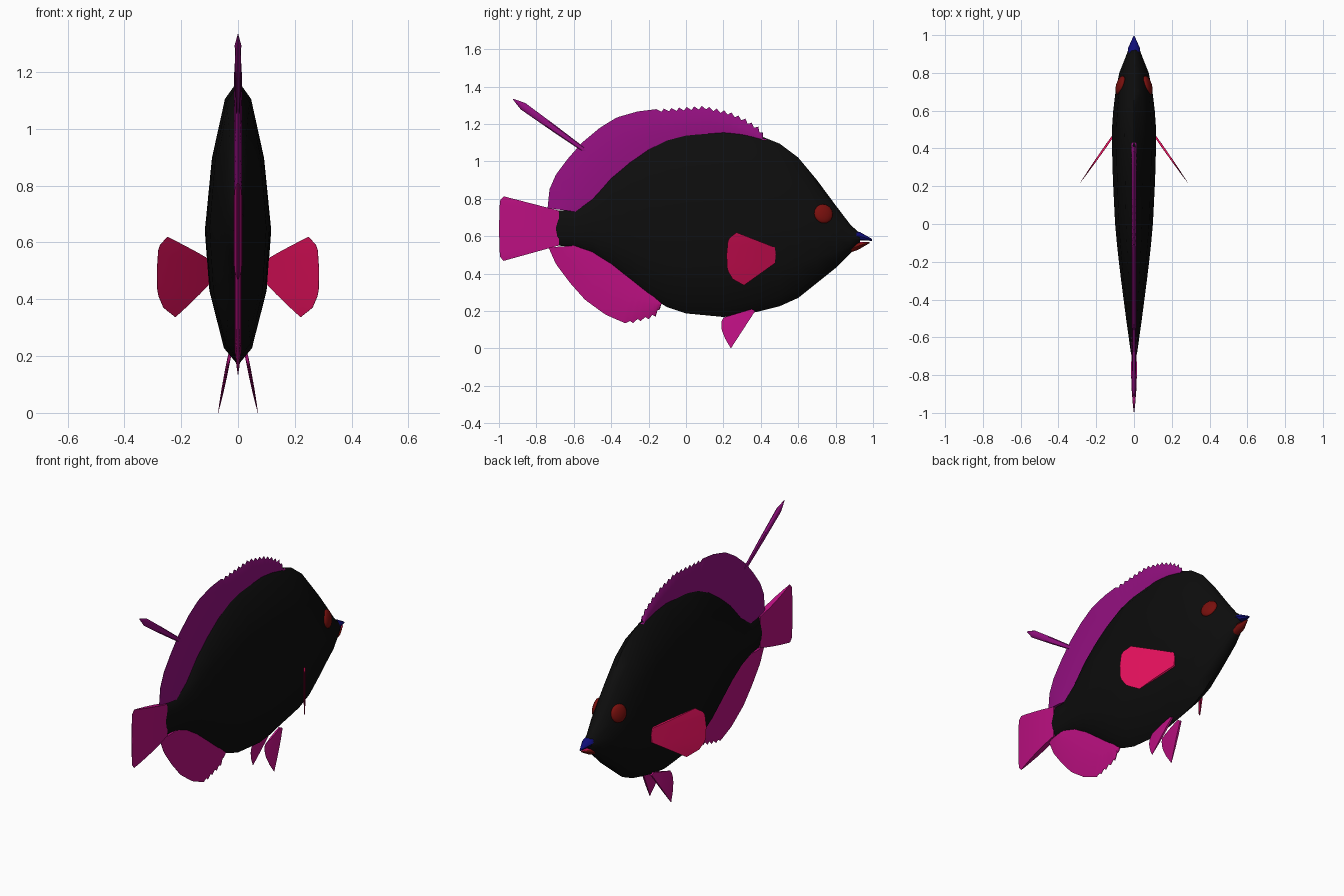
import bpy, bmesh, math
from mathutils import Vector

cube = bpy.data.objects.get("Cube")
if cube:
    bpy.data.objects.remove(cube, do_unlink=True)


def material(name, rgb):
    m = bpy.data.materials.new(name)
    m.use_nodes = True
    m.diffuse_color = (*rgb, 1)
    bsdf = next(n for n in m.node_tree.nodes if n.type == 'BSDF_PRINCIPLED')
    bsdf.inputs["Base Color"].default_value = (*rgb, 1)
    return m


BLACK = material("black skin", (.004, .004, .004))
PURPLE = material("purple fin", (.3, .005, .22))
MAGENTA = material("magenta fin", (.5, .005, .22))
CRIMSON = material("crimson fin", (.72, .005, .1))
RED = material("dark red", (.19, .005, .004))
BLUE = material("dark blue", (.005, .004, .19))


def finish(name, bm, mats, angle=40):
    bmesh.ops.remove_doubles(bm, verts=bm.verts, dist=1e-5)
    bmesh.ops.recalc_face_normals(bm, faces=bm.faces)
    mesh = bpy.data.meshes.new(name)
    bm.to_mesh(mesh)
    bm.free()
    for m in mats:
        mesh.materials.append(m)
    ob = bpy.data.objects.new(name, mesh)
    bpy.context.collection.objects.link(ob)
    bpy.ops.object.select_all(action='DESELECT')
    ob.select_set(True)
    bpy.context.view_layer.objects.active = ob
    bpy.ops.object.shade_smooth_by_angle(angle=math.radians(angle))
    return ob


def skin(bm, rings):
    """Bridge closed rings of points and cap both ends."""
    loops = [[bm.verts.new(p) for p in ring] for ring in rings]
    n = len(loops[0])
    for a, b in zip(loops, loops[1:]):
        for i in range(n):
            j = (i + 1) % n
            bm.faces.new((a[i], a[j], b[j], b[i]))
    bm.faces.new(loops[0])
    bm.faces.new(loops[-1])


def loft(name, stations, section, mats, angle=40):
    """Stations are (y, bottom z, top z, half width)."""
    bm = bmesh.new()
    skin(bm, [[(w * u, y, (lo + hi) / 2 + (hi - lo) / 2 * v) for u, v in section]
              for y, lo, hi, w in stations])
    return finish(name, bm, mats, angle)


def resample(points, n):
    """Evenly spaced points along a polyline."""
    pts = [Vector(p) for p in points]
    lens = [(b - a).length for a, b in zip(pts, pts[1:])]
    out = []
    for k in range(n):
        d, i = sum(lens) * k / (n - 1), 0
        while i < len(lens) - 1 and d > lens[i]:
            d -= lens[i]
            i += 1
        out.append(pts[i].lerp(pts[i + 1], min(d / lens[i], 1)))
    return out


def fin(name, base, edge, thick, mat, columns=24, offset=lambda y, z: 0, teeth=None):
    """Thin lens-shaped fin between a base line and an outer edge, both (y, z)."""
    bm = bmesh.new()
    roots, tips = resample(base, columns), resample(edge, columns)
    rows = ((0, .8), (.3, 1), (.6, .8), (.85, .4), (1, .06))
    rings = []
    for k, (r, t) in enumerate(zip(roots, tips)):
        if teeth and t.x > teeth and k % 2:
            t = t + (r - t).normalized() * .018
        side = [(r.lerp(t, f), thick * h) for f, h in rows]
        ring = [(offset(*p) + h, *p) for p, h in side]
        ring += [(offset(*p) - h, *p) for p, h in reversed(side)]
        rings.append(ring)
    skin(bm, rings)
    return finish(name, bm, [mat], 50)


# Body: faceted oval cross-section swept from tail root to snout
half = [(0, 1), (.42, .87), (.8, .47), (1, -.04), (.87, -.5), (.45, -.88), (0, -1)]
oval = half + [(-u, v) for u, v in half[-2:0:-1]]
loft("body", [
    (-.72, .58, .7, .008), (-.68, .55, .737, .017), (-.6, .54, .737, .028),
    (-.5, .505, .81, .042), (-.4, .44, .925, .055), (-.3, .36, 1.01, .068),
    (-.2, .28, 1.08, .08), (-.1, .22, 1.13, .091), (0, .187, 1.155, .1),
    (.2, .168, 1.17, .11), (.3, .178, 1.16, .114), (.4, .2, 1.135, .116),
    (.5, .225, 1.095, .117), (.6, .27, 1.02, .11), (.7, .35, .9, .098),
    (.8, .43, .765, .078), (.88, .51, .66, .046), (.93, .565, .615, .028)],
    oval, [BLACK], 60)

# Open mouth: blue upper lip, red lower lip with a crimson inside
ring8 = [(math.cos(a * math.pi / 4), math.sin(a * math.pi / 4)) for a in range(8)]
loft("upper_lip", [(.89, .58, .63, .03), (.93, .577, .622, .032), (.995, .575, .585, .003)],
     ring8, [BLUE])
lower = loft("lower_lip", [(.87, .51, .54, .022), (.92, .527, .568, .03), (.98, .562, .57, .004)],
             ring8, [RED, CRIMSON])
for face in lower.data.polygons:
    face.material_index = int(face.normal.z > .5)

# Dorsal fin with a toothed front half
fin("dorsal_fin",
    [(-.59, .73), (-.5, .79), (-.4, .9), (-.3, .99), (-.2, 1.06), (0, 1.13), (.2, 1.15), (.42, 1.11)],
    [(-.74, .75), (-.73, .85), (-.695, .93), (-.63, 1.016), (-.556, 1.1), (-.46, 1.18),
     (-.37, 1.235), (-.257, 1.267), (-.15, 1.28), (.1, 1.297), (.235, 1.265),
     (.315, 1.23), (.395, 1.18), (.433, 1.12)],
    .014, PURPLE, 75, teeth=-.15)

# Anal fin with a toothed front corner
fin("anal_fin",
    [(-.59, .55), (-.5, .52), (-.4, .455), (-.3, .375), (-.2, .3), (-.13, .24)],
    [(-.735, .54), (-.695, .45), (-.62, .35), (-.54, .26), (-.43, .18), (-.31, .128),
     (-.165, .165), (-.13, .225)],
    .013, MAGENTA, 40, teeth=-.32)

# Tail fin
fin("tail_fin", [(-.68, .737), (-.68, .55)],
    [(-.975, .813), (-.995, .79), (-1, .64), (-.995, .49), (-.975, .468)],
    .016, MAGENTA)

# Trailing filament: slim spindle, fattest near its tip
start, end = Vector((0, -.39, .95)), Vector((0, -.925, 1.333))
along = (end - start).normalized()
across = Vector((0, -along.z, along.y))
bm = bmesh.new()
skin(bm, [[start.lerp(end, t) + across * (r * v) + Vector((.55 * r * u, 0, 0)) for u, v in ring8]
          for t, r in ((0, .002), (.25, .011), (.6, .018), (.9, .021), (1, .002))])
finish("dorsal_filament", bm, [PURPLE])

# Paired fins and eyes
for s, label in ((1, "left"), (-1, "right")):
    fin(label + "_pectoral_fin", [(.475, .54), (.48, .5), (.475, .455)],
        [(.27, .62), (.225, .585), (.217, .5), (.22, .42), (.25, .37), (.31, .337)],
        .007, CRIMSON, 16, lambda y, z: s * (.105 + (.475 - y) * .7))
    fin(label + "_pelvic_fin", [(.35, .21), (.37, .2)],
        [(.2, .165), (.188, .14), (.19, .1), (.21, .05), (.24, 0)],
        .006, MAGENTA, 10, lambda y, z: s * (.03 + (.2 - z) * .2))
    bm = bmesh.new()
    bmesh.ops.create_uvsphere(bm, u_segments=16, v_segments=10, radius=.052)
    eye = finish(label + "_eye", bm, [RED])
    eye.scale.x = .4
    eye.location = (s * .072, .735, .72)
    eye.rotation_euler = (0, s * -.2, s * .3)
